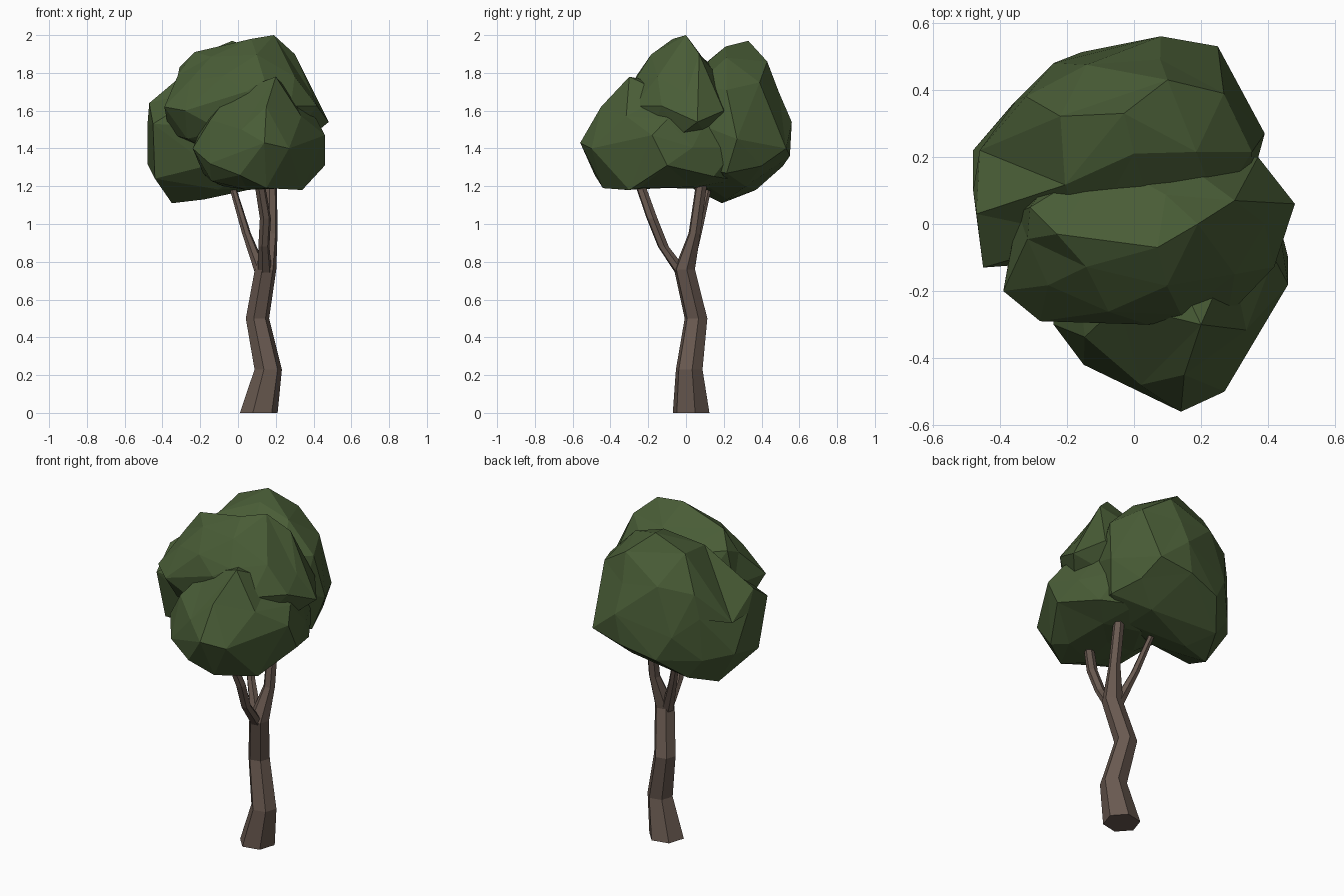
import bpy, bmesh, math, random
from mathutils import Vector


def material(name, color):
    m = bpy.data.materials.new(name)
    m.diffuse_color = (*color, 1)
    return m


BARK = material("bark", (0.14, 0.10, 0.08))
LEAF = material("leaf", (0.066, 0.108, 0.037))


def finish(bm, name, mat):
    bmesh.ops.recalc_face_normals(bm, faces=bm.faces)
    me = bpy.data.meshes.new(name)
    bm.to_mesh(me)
    bm.free()
    me.materials.append(mat)
    ob = bpy.data.objects.new(name, me)
    bpy.context.collection.objects.link(ob)
    return ob


def limb(name, path, sides=6):
    """Tapered tube through (x, y, z, radius) points with level rings."""
    bm = bmesh.new()
    rings = []
    for x, y, z, r in path:
        angles = [math.tau * (i + 0.2) / sides for i in range(sides)]
        rings.append([bm.verts.new((x + r * math.cos(a), y + r * math.sin(a), z)) for a in angles])
    for a, b in zip(rings, rings[1:]):
        for i in range(sides):
            j = (i + 1) % sides
            bm.faces.new((a[i], a[j], b[j], b[i]))
    bm.faces.new(rings[0])
    bm.faces.new(rings[-1])
    return finish(bm, name, BARK)


def lobe(name, lo, hi, floor, peaks, seed):
    """Faceted leaf clump filling a box, flat underneath, with corners pulled to peaks."""
    rng = random.Random(seed)
    lo, hi = Vector(lo), Vector(hi)
    mid, half = (lo + hi) / 2, (hi - lo) / 2
    bm = bmesh.new()
    bmesh.ops.create_icosphere(bm, subdivisions=2, radius=1)
    for v in bm.verts:
        d = v.co.normalized() * rng.uniform(0.91, 1.02)
        v.co = mid + Vector((d.x * half.x, d.y * half.y, d.z * half.z))
        v.co.z = max(v.co.z, floor + rng.uniform(0, 0.02))
    free = list(bm.verts)
    for p in peaks:
        p = Vector(p)
        v = min(free, key=lambda q: (q.co - p).length)
        v.co = p
        free.remove(v)
    return finish(bm, name, LEAF)


# Crooked trunk and its forks
limb("trunk", [(0.11, 0.027, 0, 0.102), (0.16, 0.017, 0.23, 0.074), (0.103, 0.053, 0.5, 0.063),
               (0.146, -0.008, 0.76, 0.058), (0.177, 0.045, 0.95, 0.033),
               (0.176, 0.08, 1.2, 0.031), (0.165, 0.13, 1.5, 0.022)])
limb("front_branch", [(0.143, -0.02, 0.74, 0.038), (0.137, -0.12, 0.88, 0.03),
                      (0.145, -0.18, 1.03, 0.03), (0.117, -0.24, 1.2, 0.028), (0.1, -0.3, 1.4, 0.02)])
limb("left_branch", [(0.125, 0, 0.74, 0.036), (0.045, 0.06, 0.95, 0.024),
                     (-0.03, 0.12, 1.2, 0.018), (-0.07, 0.16, 1.4, 0.014)])

# Leaf crown: three overlapping clumps
lobe("front_leaves", (-0.25, -0.56, 1.07), (0.46, 0.36, 1.74), 1.18,
     [(0.14, -0.56, 1.43), (0.27, -0.5, 1.4), (-0.15, -0.42, 1.32), (0.2, -0.3, 1.78),
      (0.34, -0.3, 1.18), (0.46, -0.1, 1.31), (0.46, -0.18, 1.47), (0.15, -0.44, 1.19),
      (0.02, -0.48, 1.5), (0.15, -0.45, 1.62), (-0.24, -0.3, 1.4)], 3)
lobe("top_leaves", (-0.4, -0.33, 1.3), (0.46, 0.24, 1.95), 1.4,
     [(0.19, 0, 2.0), (0.07, -0.07, 1.98), (-0.23, -0.03, 1.91), (0.48, 0.06, 1.54),
      (-0.39, -0.2, 1.62), (0.3, 0.07, 1.9), (-0.28, -0.29, 1.6), (0.39, 0, 1.69),
      (0.37, 0.2, 1.6), (-0.31, 0.05, 1.83), (0.04, -0.3, 1.7), (0.3, -0.15, 1.78)], 8)
lobe("back_leaves", (-0.47, -0.13, 1.06), (0.4, 0.56, 1.96), 1.18,
     [(-0.03, 0.33, 1.97), (0.0, 0.21, 1.94), (0.1, 0.43, 1.86), (-0.35, 0.19, 1.11),
      (-0.18, 0.22, 1.13), (-0.48, 0.22, 1.32), (0.08, 0.56, 1.54), (0.25, 0.53, 1.4),
      (-0.24, 0.48, 1.45), (0.39, 0.27, 1.45), (-0.44, -0.06, 1.24), (-0.47, 0.03, 1.64),
      (-0.48, 0.1, 1.52), (0.05, 0.55, 1.36), (-0.35, 0.37, 1.55), (-0.36, 0.36, 1.3),
      (-0.45, -0.13, 1.53), (-0.46, 0.22, 1.5), (-0.27, 0.37, 1.18)], 5)
